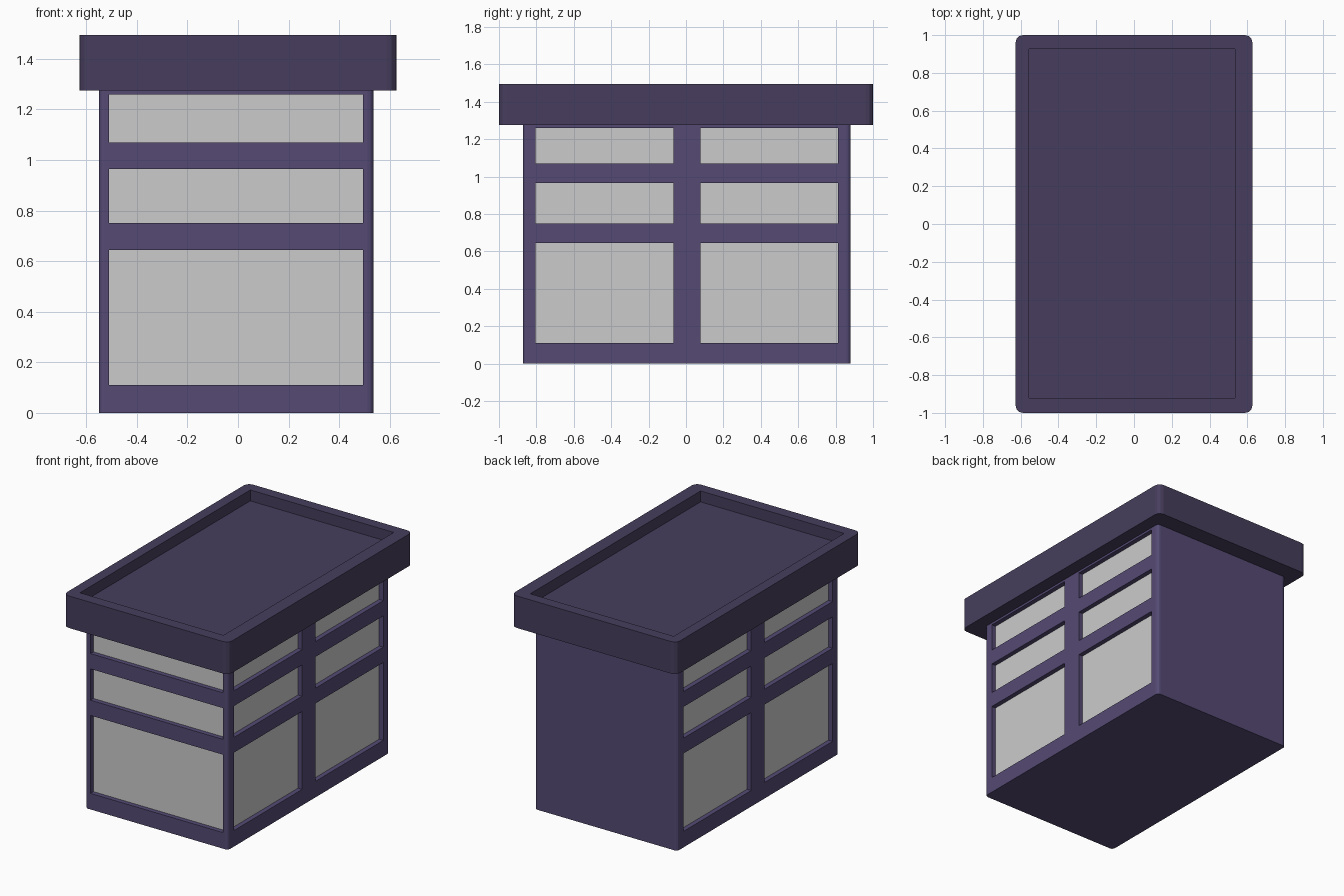
import bpy, bmesh
from mathutils import Vector, Matrix

if "Cube" in bpy.data.objects:
    bpy.data.objects.remove(bpy.data.objects["Cube"])


def material(name, rgb):
    m = bpy.data.materials.new(name)
    m.diffuse_color = (*rgb, 1)
    m.use_nodes = True
    m.node_tree.nodes["Principled BSDF"].inputs["Base Color"].default_value = m.diffuse_color
    return m


def add_box(bm, lo, hi):
    lo, hi = Vector(lo), Vector(hi)
    mat = Matrix.Translation((lo + hi) / 2) @ Matrix.Diagonal((*(hi - lo), 1))
    bmesh.ops.create_cube(bm, size=1, matrix=mat)


def make_object(name, boxes, mat=None, corner=0):
    """One mesh from a list of (lo, hi) boxes, optionally rounding upright edges."""
    bm = bmesh.new()
    for lo, hi in boxes:
        add_box(bm, lo, hi)
    if corner:
        upright = [e for e in bm.edges if abs(e.verts[0].co.z - e.verts[1].co.z) > 0.01]
        bmesh.ops.bevel(bm, geom=upright, offset=corner, segments=3, profile=0.5, affect='EDGES')
    me = bpy.data.meshes.new(name)
    bm.to_mesh(me)
    bm.free()
    ob = bpy.data.objects.new(name, me)
    bpy.context.collection.objects.link(ob)
    if mat:
        me.materials.append(mat)
    return ob


def carve(ob, boxes):
    """Cut boxes out of an object, keeping its own material on the cut faces."""
    cutter = make_object("cutter", boxes)
    cutter.hide_render = True
    mod = ob.modifiers.new("recess", 'BOOLEAN')
    mod.operation, mod.solver, mod.object = 'DIFFERENCE', 'EXACT', cutter
    bpy.ops.object.select_all(action='DESELECT')
    bpy.context.view_layer.objects.active = ob
    ob.select_set(True)
    bpy.ops.object.modifier_apply(modifier=mod.name)
    bpy.data.objects.remove(cutter)
    bpy.ops.object.shade_flat()


body_mat = material("body_purple", (0.090, 0.068, 0.173))
roof_mat = material("roof_purple", (0.063, 0.048, 0.110))

X0, X1, Y0, Y1 = -0.55, 0.535, -0.872, 0.88  # body footprint
ROOF_Z, TOP = 1.275, 1.495
DEPTH, PANE, OUT = 0.035, 0.003, 0.05        # window recess, pane thickness, cutter overshoot
ROWS = [(0.11, 0.645), (0.75, 0.965), (1.07, 1.26)]
BAYS = [(-0.805, -0.068), (0.078, 0.813)]

# Window recesses and the panes at the bottom of them: front, then both sides
recesses, panes = [], []
for a, b in ROWS:
    inner = Y0 + DEPTH
    recesses.append(((-0.51, Y0 - OUT, a), (0.495, inner, b)))
    panes.append(("front_window", (-0.51, inner - PANE, a), (0.495, inner + PANE, b)))
    for y0, y1 in BAYS:
        for label, face, s in (("right_window", X1, 1), ("left_window", X0, -1)):
            inner = face - s * DEPTH
            xs = sorted((inner, face + s * OUT))
            recesses.append(((xs[0], y0, a), (xs[1], y1, b)))
            panes.append((label, (inner - PANE, y0, a), (inner + PANE, y1, b)))

# Body with recessed windows
body = make_object("body", [((X0, Y0, 0), (X1, Y1, ROOF_Z + 0.01))], body_mat, 0.022)
carve(body, recesses)
for name, lo, hi in panes:
    make_object(name, [(lo, hi)])

# Overhanging roof with a sunken top
roof = make_object("roof", [((-0.627, -1, ROOF_Z), (0.627, 1, TOP))], roof_mat, 0.04)
carve(roof, [((-0.555, -0.922, TOP - 0.075), (0.535, 0.926, TOP + OUT))])
